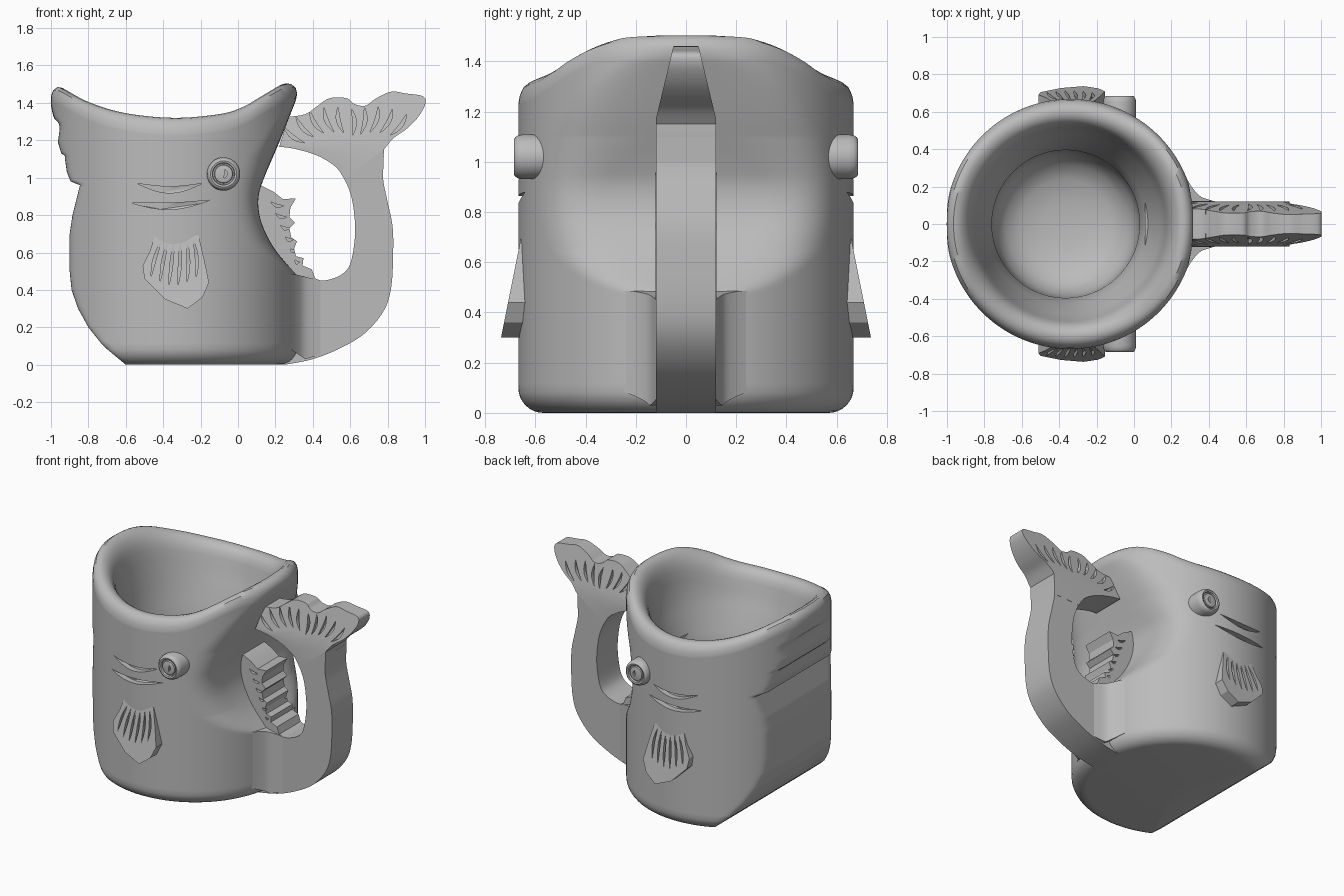
import bpy, bmesh, math
from mathutils import Vector

if "Cube" in bpy.data.objects:
    bpy.data.objects.remove(bpy.data.objects["Cube"])

grey = bpy.data.materials.new("clay_grey")
grey.use_nodes = True
grey.diffuse_color = (0.5, 0.5, 0.5, 1)
grey.node_tree.nodes["Principled BSDF"].inputs["Base Color"].default_value = grey.diffuse_color

CX, R = -0.34, 0.668


def finish(bm, name):
    bmesh.ops.recalc_face_normals(bm, faces=bm.faces)
    mesh = bpy.data.meshes.new(name)
    bm.to_mesh(mesh)
    bm.free()
    mesh.materials.append(grey)
    ob = bpy.data.objects.new(name, mesh)
    bpy.context.collection.objects.link(ob)
    return ob


def activate(ob):
    bpy.ops.object.select_all(action='DESELECT')
    ob.select_set(True)
    bpy.context.view_layer.objects.active = ob


def smooth(ob, angle=35):
    activate(ob)
    bpy.ops.object.shade_smooth_by_angle(angle=math.radians(angle))


def boolean(ob, other, operation='DIFFERENCE'):
    mod = ob.modifiers.new("cut", 'BOOLEAN')
    mod.operation, mod.object, mod.solver = operation, other, 'EXACT'
    activate(ob)
    bpy.ops.object.modifier_apply(modifier=mod.name)
    bpy.data.objects.remove(other)


def lerp(table, t):
    for (a, va), (b, vb) in zip(table, table[1:]):
        if t <= b:
            return va + (vb - va) * max(0, t - a) / (b - a)
    return table[-1][1]


def spline(pts, n=5):
    """Smooth curve through the points."""
    out, m = [], len(pts)
    for i in range(m - 1):
        a, b, c, d = (Vector(pts[min(max(i + k, 0), m - 1)]) for k in (-1, 0, 1, 2))
        for s in range(n):
            t = s / n
            out.append(tuple(0.5 * (2*b + (c-a)*t + (2*a-5*b+4*c-d)*t*t + (3*b-a-3*c+d)*t**3)))
    return out + [tuple(pts[-1])]


def prism(bm, outline, lo, hi):
    """Solid between y = lo(x, z) and y = hi(x, z)."""
    back = [bm.verts.new((x, lo(x, z), z)) for x, z in outline]
    front = [bm.verts.new((x, hi(x, z), z)) for x, z in outline]
    n = len(outline)
    caps = [bm.faces.new(back), bm.faces.new(front)]
    for i in range(n):
        j = (i + 1) % n
        bm.faces.new((back[i], back[j], front[j], front[i]))
    bm.normal_update()
    bmesh.ops.triangulate(bm, faces=caps, ngon_method='EAR_CLIP')


def slab(name, outline, width):
    bm = bmesh.new()
    prism(bm, outline, lambda x, z: -width, lambda x, z: width)
    return finish(bm, name)


def crescent(a, b, bow, width):
    """Leaf-shaped groove outline from a to b, bowed sideways."""
    a, b = Vector(a), Vector(b)
    side = Vector((-(b - a).y, (b - a).x)).normalized()
    row = lambda k: [a.lerp(b, i / 8) + side * (bow + k) * math.sin(math.pi * i / 8) for i in range(9)]
    return [tuple(p) for p in row(width / 2) + row(-width / 2)[-2:0:-1]]


def grooves(ob, outlines, surface, depth=0.025):
    bm = bmesh.new()
    for s in (-1, 1):
        for o in outlines:
            prism(bm, o, lambda x, z: s * (surface(x, z) - depth), lambda x, z: s * (surface(x, z) + 0.06))
    boolean(ob, finish(bm, "groove_cutter"))


# Mug body: hollow round wall with a saddle-shaped lip, pressed in at both ends
lip = spline([(-1.0, 1.49), (-0.95, 1.485), (-0.8, 1.405), (-0.6, 1.345), (-0.34, 1.32), (-0.1, 1.34),
              (0.02, 1.375), (0.1, 1.42), (0.2, 1.48), (0.25, 1.503), (0.33, 1.505)])
neck = spline([(0, 0.6), (0.3, 0.5), (0.44, 0.39), (0.5, 0.3), (0.6, 0.21), (0.7, 0.15), (0.8, 0.115),
               (0.9, 0.11), (1, 0.14), (1.2, 0.225), (1.4, 0.305), (1.5, 0.35)])
softness = [(0.45, 0.03), (0.65, 0.12), (1.1, 0.14), (1.4, 0.03)]
snout = [(0, -0.6), (0.05, -0.66), (0.1, -0.72), (0.2, -0.8), (0.3, -0.855), (0.4, -0.89), (0.5, -0.9),
         (0.7, -0.9), (0.8, -0.885), (0.96, -0.845), (0.98, -0.895), (1.03, -0.915), (1.1, -0.925), (1.115, -0.922),
         (1.13, -0.945), (1.19, -0.963), (1.26, -0.953), (1.29, -0.957), (1.32, -0.985), (1.37, -1.0), (1.5, -1.03)]


def smin(a, b, k):
    h = max(k - abs(a - b), 0) / k
    return min(a, b) - h * h * k / 4


# Section rows: radius, height, and how far height follows the lip
rows = [(0.12, 0.13, 0), (0.24, 0.155, 0), (0.32, 0.2, 0), (0.37, 0.28, 0), (0.388, 0.38, 0), (0.392, 0.5, 0),
        (0.395, 0.8, 0), (0.43, 0.95, 0), (0.48, 1.1, 0), (0.51, -0.14, 1), (0.522, -0.08, 1), (0.535, -0.045, 1),
        (0.552, -0.02, 1), (0.575, -0.004, 1), (0.6, 0, 1), (0.625, -0.005, 1), (0.648, -0.024, 1), (0.662, -0.055, 1)]
rows += [(R, 1.15 - 1.24 * t, t) for t in (1 - i / 24 for i in range(24))]
rows += [(R, 1.15 - 0.01 * i, 0) for i in range(105)]
rows += [(R - 0.1 + 0.1 * math.cos(a), 0.1 - 0.1 * math.sin(a), 0) for a in (math.pi * i / 16 for i in range(1, 9))]
SEG = 192
bm = bmesh.new()
rings = []
for r, h, follow in rows:
    ring = []
    for i in range(SEG):
        a = 2 * math.pi * i / SEG
        x = CX - 0.025 * (r < 0.45) + r * math.cos(a)
        z = h + follow * lerp(lip, x)
        if r > 0.56:
            x = smin(x, lerp(neck, z), lerp(softness, z))
            x = -smin(-x, -lerp(snout, z), 0.025)
        ring.append(bm.verts.new((x, r * math.sin(a), z)))
    rings.append(ring)
for p, q in zip(rings, rings[1:]):
    for i in range(SEG):
        j = (i + 1) % SEG
        bm.faces.new((p[i], p[j], q[j], q[i]))
for ring, z in ((rings[0], 0.125), (rings[-1], 0)):
    c = bm.verts.new((CX, 0, z))
    for i in range(SEG):
        bm.faces.new((ring[i], ring[(i + 1) % SEG], c))
body = finish(bm, "mug_body")
wall = lambda x, z: math.sqrt(R * R - (x - CX) ** 2)

# Gill slits
grooves(body, [crescent((-0.54, 0.97), (-0.19, 0.97), -0.035, 0.035),
               crescent((-0.57, 0.865), (-0.15, 0.88), -0.025, 0.035)], wall, 0.04)
smooth(body, 40)

# Handle: the curled fish body
outer = spline([(0.25, 0), (0.4, 0.03), (0.55, 0.09), (0.68, 0.17), (0.78, 0.29), (0.82, 0.42), (0.83, 0.62),
                (0.825, 0.75), (0.8, 0.87), (0.775, 1.0), (0.78, 1.12)])
inner = spline([(0.55, 1.03), (0.6, 0.92), (0.622, 0.8), (0.625, 0.68), (0.6, 0.54), (0.55, 0.48), (0.46, 0.45),
                (0.4, 0.465), (0.3, 0.49)])
handle = slab("handle", [(0.1, 0)] + outer + inner + [(0.1, 0.49)], 0.119)
bevel = handle.modifiers.new("soft_edges", 'BEVEL')
bevel.width, bevel.segments, bevel.angle_limit = 0.025, 3, math.radians(60)
smooth(handle, 40)

# Blend between handle and body
blend = slab("handle_blend", [(0.1, 0.1), (0.27, 0.09), (0.36, 0.03), (0.46, 0.06), (0.46, 0.445), (0.4, 0.46),
                              (0.3, 0.485), (0.1, 0.485)], 0.4)
half = spline([(0.22, 0.34), (0.27, 0.262), (0.315, 0.19), (0.36, 0.145), (0.44, 0.119)])
plan = [(0.1, 0.34)] + half
plan += [(x, -y) for x, y in reversed(plan)]
bm = bmesh.new()
face = bm.faces.new([bm.verts.new((x, y, -0.1)) for x, y in plan])
top = bmesh.ops.extrude_face_region(bm, geom=[face])["geom"]
bmesh.ops.translate(bm, vec=(0, 0, 0.9), verts=[v for v in top if isinstance(v, bmesh.types.BMVert)])
boolean(blend, finish(bm, "blend_plan"), 'INTERSECT')
smooth(blend)

# Tail fin: scalloped slab thinning towards its tip
thick = lambda x, z: 0.12 - max(0, z - 1.17) * 0.24
edge = spline([(0.78, 1.15), (0.83, 1.21), (0.9, 1.26), (0.96, 1.32), (1.0, 1.39), (0.99, 1.435), (0.9, 1.45),
               (0.82, 1.46), (0.74, 1.425), (0.68, 1.385), (0.62, 1.395), (0.58, 1.425), (0.49, 1.425),
               (0.42, 1.38), (0.36, 1.34), (0.27, 1.325)])
under = spline([(0.22, 1.165), (0.3, 1.155), (0.42, 1.12), (0.52, 1.06), (0.57, 0.99)])
bm = bmesh.new()
prism(bm, [(0.775, 1.0)] + edge + under, lambda x, z: -0.12, lambda x, z: 0.12)
bmesh.ops.bisect_plane(bm, geom=bm.verts[:] + bm.edges[:] + bm.faces[:], plane_co=(0, 0, 1.17), plane_no=(0, 0, 1))
for v in bm.verts:
    v.co.y = math.copysign(thick(0, v.co.z), v.co.y)
tail = finish(bm, "tail_fin")
fan = []
for i in range(10):
    a = math.radians(52 + 10 * i)
    far = 0.12 * abs(math.cos(a))
    ray = lambda d: (0.62 + d * math.cos(a), 0.98 + d * math.sin(a))
    fan.append(crescent(ray(0.24 + far), ray(0.385 + far), 0.014 if i > 4 else -0.014, 0.02))
grooves(tail, fan, thick)
smooth(tail)

# Back fin: scalloped ridge inside the handle
ridge = [(0.06, 0.97), (0.11, 0.965), (0.19, 0.925), (0.24, 0.885), (0.31, 0.89), (0.28, 0.84), (0.275, 0.79),
         (0.305, 0.76), (0.275, 0.73), (0.285, 0.68), (0.315, 0.66), (0.3, 0.62), (0.31, 0.58), (0.35, 0.57),
         (0.345, 0.53), (0.395, 0.51), (0.42, 0.44), (0.3, 0.4), (0.06, 0.6)]
back_fin = slab("back_fin", ridge, 0.122)
rays = [crescent((0.175 + 0.026 * i, 0.87 - 0.062 * i), (0.245 + 0.017 * i, 0.85 - 0.06 * i), -0.01, 0.015)
        for i in range(6)]
grooves(back_fin, rays, lambda x, z: 0.122, 0.02)
smooth(back_fin, 25)

# Side fins: plates flaring away from the wall
side = [(-0.43, 0.74), (-0.32, 0.71), (-0.21, 0.69), (-0.18, 0.56), (-0.155, 0.44), (-0.19, 0.36), (-0.27, 0.3),
        (-0.39, 0.35), (-0.5, 0.46), (-0.51, 0.53), (-0.47, 0.61)]
flare = lambda x, z: 0.655 + 0.2 * (0.71 - z)
bm = bmesh.new()
for s in (-1, 1):
    prism(bm, side, lambda x, z: s * 0.58, lambda x, z: s * flare(x, z))
fins = finish(bm, "side_fins")
rays = [crescent((-0.41 + 0.034 * i, 0.66 + 0.002 * i), (-0.465 + 0.048 * i, 0.47 - 0.05 * math.sin(i * 0.6)),
                 0.008 * (i - 2) / 2, 0.016) for i in range(6)]
grooves(fins, rays, flare)
smooth(fins, 25)

# Eyes: turned discs with a ringed pupil
turned = [(0.089, 0.54), (0.089, 0.65), (0.085, 0.67), (0.078, 0.681), (0.07, 0.685), (0.06, 0.682),
          (0.057, 0.668), (0.05, 0.668), (0.047, 0.68), (0.03, 0.684)]
bm = bmesh.new()
for s in (-1, 1):
    loops = [[bm.verts.new((-0.077 + r * math.cos(i * math.pi / 24), s * y, 1.02 + r * math.sin(i * math.pi / 24)))
              for i in range(48)] for r, y in turned]
    for p, q in zip(loops, loops[1:]):
        for i in range(48):
            bm.faces.new((p[i], p[(i + 1) % 48], q[(i + 1) % 48], q[i]))
    bm.faces.new(loops[0])
    bm.faces.new(loops[-1])
eyes = finish(bm, "eyes")
grooves(eyes, [crescent((-0.07, 1.045), (-0.075, 0.997), 0.008, 0.016)], lambda x, z: 0.683, 0.015)
smooth(eyes)
